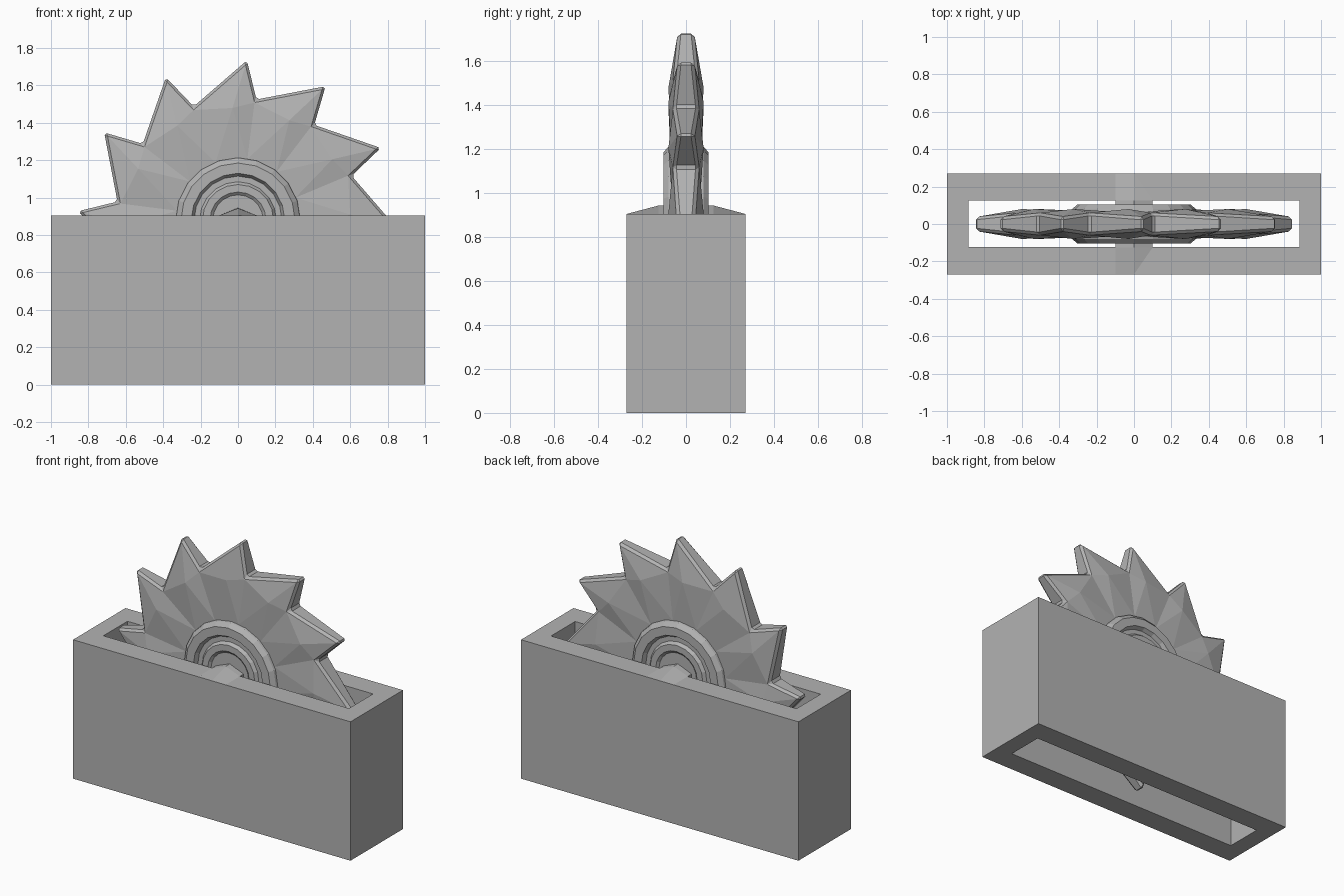
import bpy, bmesh
from math import radians, cos, sin, pi

AXIS_Z = 0.88
WALL_TOP = 0.905
TEETH = 12

old = bpy.data.objects.get("Cube")
if old:
    bpy.data.objects.remove(old, do_unlink=True)

grey = bpy.data.materials.new("plain grey")
grey.use_nodes = True
COLOUR = (0.45, 0.45, 0.45, 1)
grey.diffuse_color = COLOUR
grey.node_tree.nodes["Principled BSDF"].inputs["Base Color"].default_value = COLOUR


def make(name, verts, faces):
    """Build one mesh object with outward normals."""
    mesh = bpy.data.meshes.new(name)
    mesh.from_pydata(verts, [], faces)
    bm = bmesh.new()
    bm.from_mesh(mesh)
    bmesh.ops.recalc_face_normals(bm, faces=bm.faces)
    bm.to_mesh(mesh)
    bm.free()
    mesh.materials.append(grey)
    obj = bpy.data.objects.new(name, mesh)
    bpy.context.collection.objects.link(obj)
    return obj


def polar(radius, degrees, y):
    a = radians(degrees)
    return (radius * cos(a), y, AXIS_Z + radius * sin(a))


def rect(x0, x1, y0, y1, z):
    return [(x0, y0, z), (x1, y0, z), (x1, y1, z), (x0, y1, z)]


# Housing: open rectangular tube
verts = []
for z in (0, WALL_TOP):
    verts += rect(-1, 1, -0.27, 0.27, z) + rect(-0.885, 0.885, -0.122, 0.126, z)
faces = []
for i in range(4):
    j = (i + 1) % 4
    faces += [(i, j, j + 4, i + 4), (i + 8, j + 8, j + 12, i + 12),
              (i, j, j + 8, i + 8), (i + 4, j + 4, j + 12, i + 12)]
make("housing", verts, faces)

# Blade: hooked teeth with a raised ridge, creased at each gullet
verts, faces = [], []
for side in (-1, 1):
    for k in range(TEETH):
        a = 86.8 + 30 * k
        verts += [polar(0.33, a - 5.5, side * 0.066),   # root
                  polar(0.652, a - 5.5, side * 0.058),  # gullet
                  polar(0.855, a, side * 0.036),        # tip
                  polar(0.6, a + 6, side * 0.08)]       # ridge
half = TEETH * 4
for s in (0, half):
    for k in range(TEETH):
        root, gullet, tip, ridge = (s + 4 * k + n for n in range(4))
        nxt = s + 4 * ((k + 1) % TEETH)
        faces += [(root, gullet, ridge), (gullet, tip, ridge), (ridge, tip, nxt + 1),
                  (ridge, nxt + 1, nxt), (root, ridge, nxt)]
    faces.append(tuple(s + 4 * k for k in range(TEETH)))
for k in range(TEETH):
    gullet, tip, nxt = 4 * k + 1, 4 * k + 2, 4 * ((k + 1) % TEETH) + 1
    faces += [(gullet, tip, tip + half, gullet + half),
              (tip, nxt, nxt + half, tip + half)]
blade = make("saw_blade", verts, faces)
bevel = blade.modifiers.new("edge_chamfer", "BEVEL")
bevel.width = 0.014
bevel.segments = 1
bevel.limit_method = "ANGLE"
bevel.angle_limit = radians(45)

# Hub: stepped rings turned around the axle, on both sides
profile = [(0.335, 0.06), (0.33, 0.08), (0.305, 0.103), (0.25, 0.103), (0.235, 0.078),
           (0.205, 0.078), (0.19, 0.098), (0.15, 0.098), (0.135, 0.085), (0.11, 0.085)]
SEGMENTS = 20
for side, label in ((-1, "front"), (1, "back")):
    verts = [polar(r, 360 * s / SEGMENTS, side * y)
             for r, y in profile for s in range(SEGMENTS)]
    faces = []
    for p in range(len(profile) - 1):
        for s in range(SEGMENTS):
            t = (s + 1) % SEGMENTS
            a, b = p * SEGMENTS, (p + 1) * SEGMENTS
            faces.append((a + s, a + t, b + t, b + s))
    last = (len(profile) - 1) * SEGMENTS
    faces += [tuple(range(SEGMENTS)), tuple(range(last, last + SEGMENTS))]
    make(label + "_hub_rings", verts, faces)

# Axle stubs: six-sided, with a top ridge sloping down into the wall
for side, label in ((-1, "front"), (1, "back")):
    verts = []
    for y, peak in ((0.08, 0.945), (0.125, 0.943), (0.269, WALL_TOP)):
        outline = [(-0.1, 0.82), (0, 0.77), (0.1, 0.82), (0.1, WALL_TOP), (0, peak), (-0.1, WALL_TOP)]
        verts += [(x, side * y, z) for x, z in outline]
    faces = [tuple(range(6)), tuple(range(12, 18))]
    for ring in (0, 6):
        for i in range(6):
            j = (i + 1) % 6
            faces.append((ring + i, ring + j, ring + 6 + j, ring + 6 + i))
    make(label + "_axle_stub", verts, faces)
